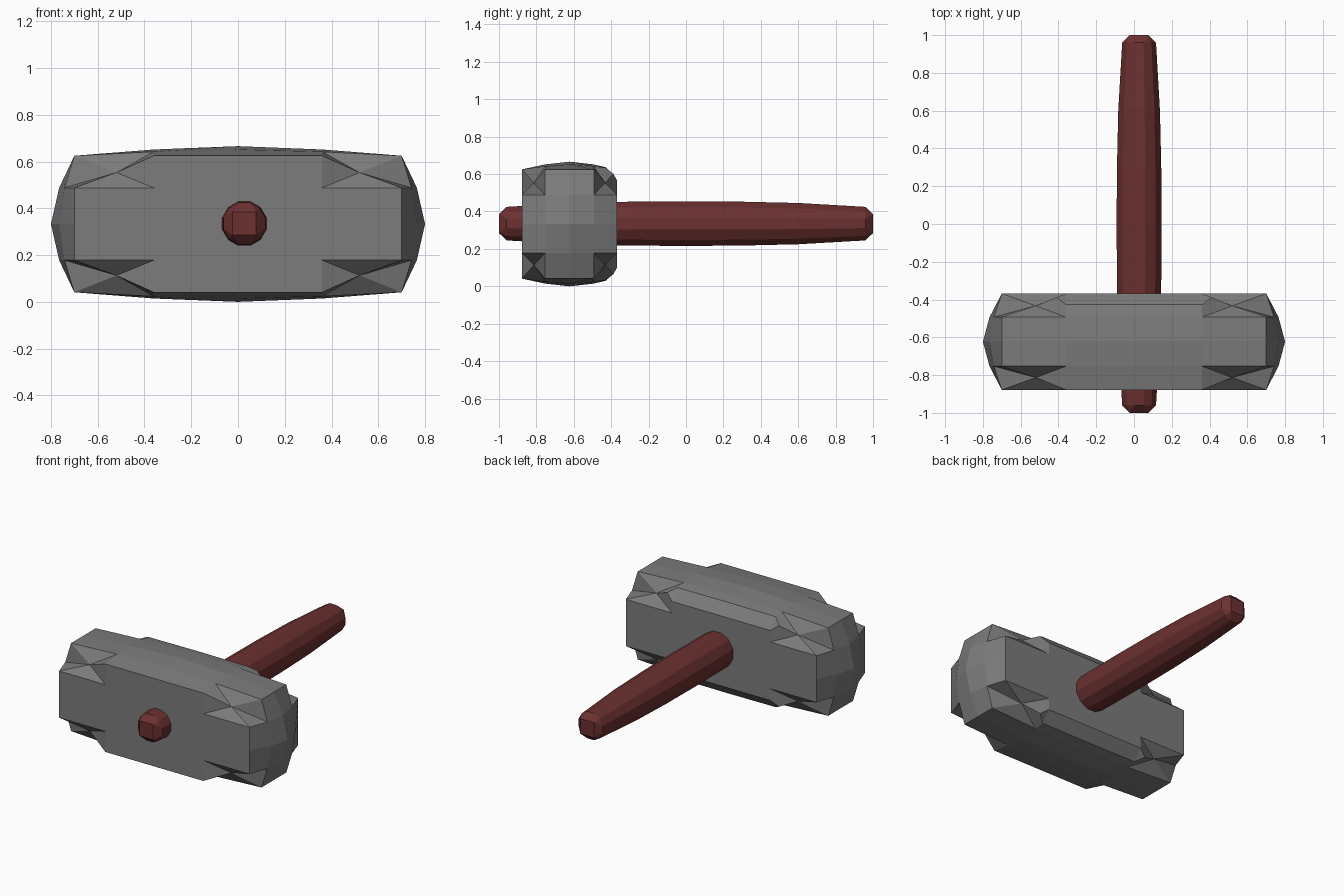
import bpy, bmesh, math
from mathutils import Vector

if "Cube" in bpy.data.objects:
    bpy.data.objects.remove(bpy.data.objects["Cube"])


def material(name, rgb):
    m = bpy.data.materials.new(name)
    m.diffuse_color = (*rgb, 1)
    m.use_nodes = True
    m.node_tree.nodes["Principled BSDF"].inputs["Base Color"].default_value = m.diffuse_color
    return m


def finish(bm, name, mat, loc):
    bmesh.ops.recalc_face_normals(bm, faces=bm.faces[:])
    me = bpy.data.meshes.new(name)
    bm.to_mesh(me)
    bm.free()
    me.materials.append(mat)
    ob = bpy.data.objects.new(name, me)
    ob.location = loc
    bpy.context.collection.objects.link(ob)
    return ob


stone = material("grey_stone", (0.20, 0.20, 0.20))
wood = material("red_brown_wood", (0.15, 0.03, 0.03))

# Hammer head: 4x4x4 block with bulging ends and top/bottom
XS, YS, ZS = (0, 0.36, 0.70), (0, 0.13, 0.255), (0, 0.155, 0.292)
G = (1, 0.65, 0)     # bulge falloff from face centre to edge
CORNER = (0.52, 0.19, 0.22)   # chipped corners are pushed inwards


def head_point(i, j, k):
    a, b, c = abs(i), abs(j), abs(k)
    if a == b == c == 2:
        p = CORNER
    else:
        x, y, z = XS[a], YS[b], ZS[c]
        if a == 2:
            x += 0.10 * G[b] * G[c]
        if c == 2:
            z += 0.041 * G[a] * G[b]
        p = (x, y, z)
    return Vector([math.copysign(v, s) for v, s in zip(p, (i, j, k))])


bm = bmesh.new()
verts = {}


def vert(key):
    if key not in verts:
        verts[key] = bm.verts.new(head_point(*key))
    return verts[key]


for axis in range(3):
    for side in (-2, 2):
        for u in range(-2, 2):
            for v in range(-2, 2):
                quad = []
                for du, dv in ((0, 0), (1, 0), (1, 1), (0, 1)):
                    key = [u + du, v + dv]
                    key.insert(axis, side)
                    quad.append(tuple(key))
                # split chipped-corner quads from the corner to the face point
                n = next((q for q, key in enumerate(quad)
                          if all(abs(c) == 2 for c in key)), None)
                if n is None:
                    bm.faces.new([vert(q) for q in quad])
                else:
                    quad = quad[n:] + quad[:n]
                    bm.faces.new([vert(quad[q]) for q in (0, 1, 2)])
                    bm.faces.new([vert(quad[q]) for q in (0, 2, 3)])

bmesh.ops.recalc_face_normals(bm, faces=bm.faces[:])
# Soften the two long back edges
soft = [e for e in bm.edges
        if all(any(w is verts[(i, 2, k)] for i in (-1, 0, 1) for k in (-2, 2))
               for w in e.verts)]
bmesh.ops.bevel(bm, geom=soft, offset=0.06, segments=1, affect='EDGES',
                profile=0.5, clamp_overlap=True)
finish(bm, "hammer_head", stone, (0, -0.623, 0.333))

# Handle: tapered twelve-sided shaft with squared tips
bm = bmesh.new()
for y, r in ((0, 0.121), (0.3, 0.119), (0.6, 0.112), (0.96, 0.091)):
    for s in ((1, -1) if y else (1,)):
        for n in range(12):
            t = math.radians(15 + 30 * n)
            bm.verts.new((r * 1.02 * math.cos(t), s * y, r * 1.02 * math.sin(t)))
for s in (1, -1):
    for a in (-0.05, 0.05):
        for b in (-0.05, 0.05):
            bm.verts.new((a, s, b))
hull = bmesh.ops.convex_hull(bm, input=bm.verts[:])
bmesh.ops.dissolve_limit(bm, angle_limit=math.radians(0.5),
                         verts=bm.verts[:], edges=bm.edges[:])
finish(bm, "handle", wood, (0.027, 0, 0.335))
